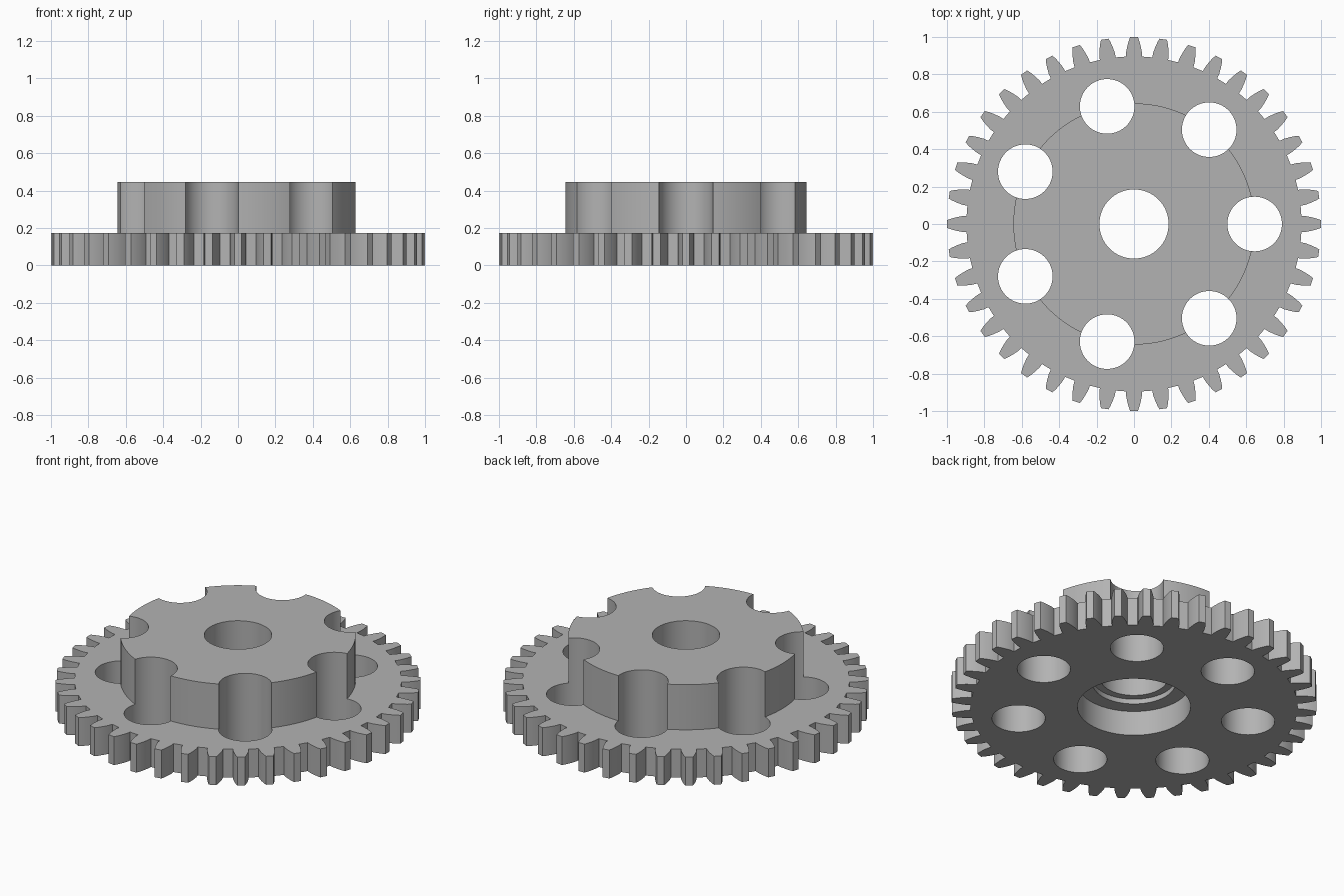
import bpy, bmesh, math

cube = bpy.data.objects.get("Cube")
if cube:
    bpy.data.objects.remove(cube, do_unlink=True)

TEETH, HOLES = 40, 7
DISC_TOP, BOSS_TOP = 0.172, 0.445
RING = 0.645

grey = bpy.data.materials.new("plain grey")
grey.use_nodes = True
colour = (0.45, 0.45, 0.45, 1)
grey.diffuse_color = colour
grey.node_tree.nodes["Principled BSDF"].inputs["Base Color"].default_value = colour


def prism(name, outline, z0, z1):
    """Extrude a closed outline between two heights."""
    bm = bmesh.new()
    face = bm.faces.new([bm.verts.new((x, y, z0)) for x, y in outline])
    top = bmesh.ops.extrude_face_region(bm, geom=[face])["geom"]
    bmesh.ops.translate(bm, vec=(0, 0, z1 - z0),
                        verts=[v for v in top if isinstance(v, bmesh.types.BMVert)])
    bmesh.ops.recalc_face_normals(bm, faces=bm.faces)
    mesh = bpy.data.meshes.new(name)
    bm.to_mesh(mesh)
    bm.free()
    mesh.materials.append(grey)
    obj = bpy.data.objects.new(name, mesh)
    bpy.context.collection.objects.link(obj)
    return obj


def circle(r, cx=0, cy=0, n=64):
    return [(cx + r * math.cos(math.tau * i / n), cy + r * math.sin(math.tau * i / n))
            for i in range(n)]


def apply_boolean(target, other, operation):
    mod = target.modifiers.new(operation.lower(), "BOOLEAN")
    mod.operation, mod.object, mod.solver = operation, other, "EXACT"
    bpy.context.view_layer.objects.active = target
    bpy.ops.object.modifier_apply(modifier=mod.name)
    bpy.data.objects.remove(other, do_unlink=True)


# Toothed disc: each flank is (half width, radius) from root to tip
flank = [(0.043, 0.895), (0.042, 0.92), (0.036, 0.95), (0.028, 0.98), (0.02, 1.0)]
tooth = [(r, -w) for w, r in flank] + [(r, w) for w, r in reversed(flank)]
outline = []
for i in range(TEETH):
    c, s = math.cos(math.tau * i / TEETH), math.sin(math.tau * i / TEETH)
    outline += [(c * x - s * y, s * x + c * y) for x, y in tooth]
gear = prism("gear_wheel", outline, 0, DISC_TOP)

# Raised round boss, joined to the disc
boss = prism("raised_boss", circle(RING, n=128), DISC_TOP - 0.01, BOSS_TOP)
apply_boolean(gear, boss, "UNION")

# Ring of through holes that also scallop the boss
for i in range(HOLES):
    a = math.tau * i / HOLES
    hole = prism("hole_cutter", circle(0.146, RING * math.cos(a), RING * math.sin(a)), -0.1, 0.6)
    apply_boolean(gear, hole, "DIFFERENCE")

# Centre bore with a stepped recess underneath
for radius, top in ((0.185, 0.6), (0.227, 0.18), (0.31, 0.15)):
    apply_boolean(gear, prism("bore_cutter", circle(radius), -0.1, top), "DIFFERENCE")

# Smooth curved walls, crisp edges
bpy.ops.object.select_all(action="DESELECT")
gear.select_set(True)
bpy.context.view_layer.objects.active = gear
bpy.ops.object.shade_smooth_by_angle(angle=math.radians(25))
